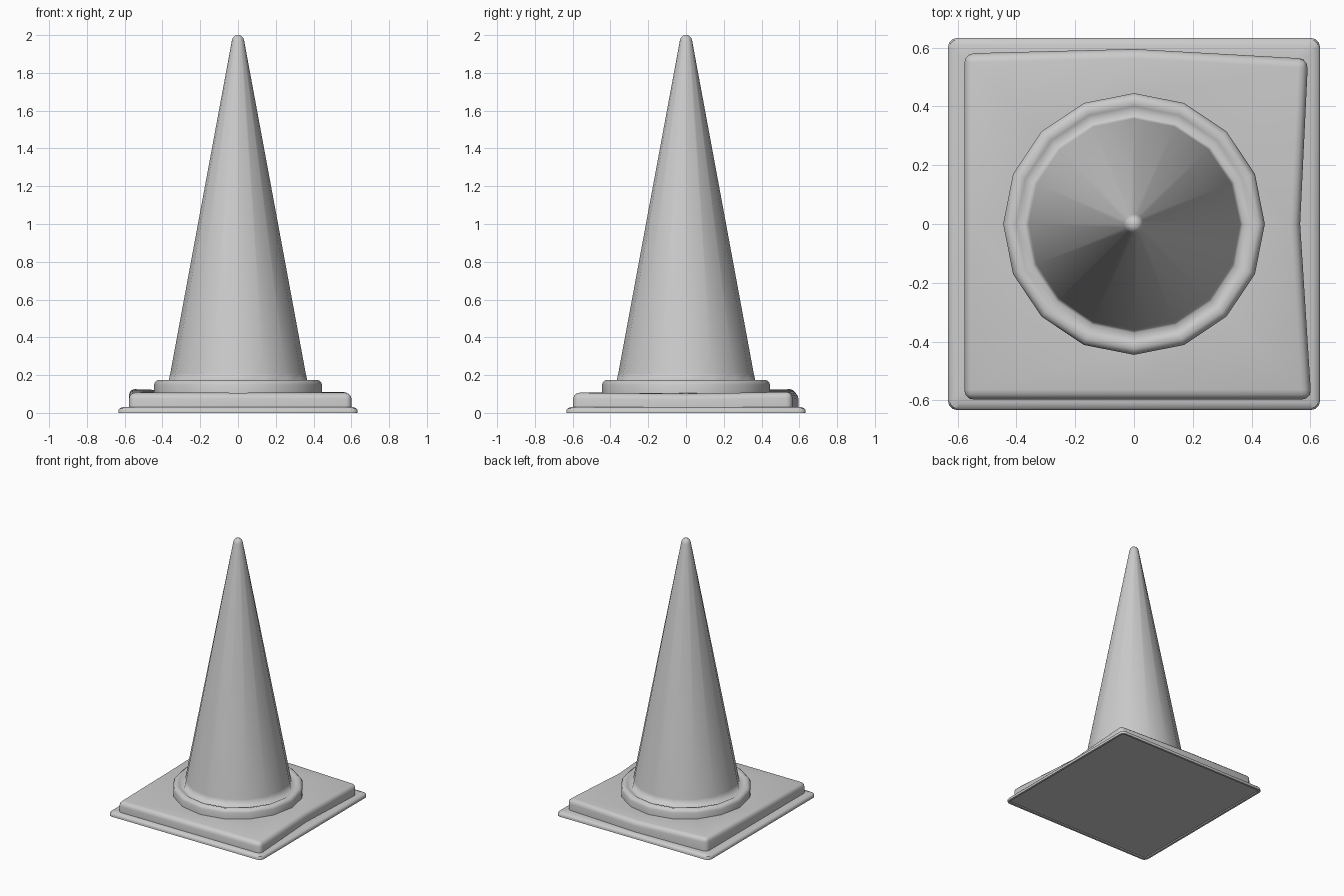
import bpy
from math import cos, sin, pi, radians

if "Cube" in bpy.data.objects:
    bpy.data.objects.remove(bpy.data.objects["Cube"])

grey = bpy.data.materials.new("grey")
grey.diffuse_color = (0.58, 0.58, 0.58, 1)
grey.use_nodes = True
grey.node_tree.nodes["Principled BSDF"].inputs["Base Color"].default_value = grey.diffuse_color


def loft(name, rings, cap_bottom=False, cap_top=False, smooth=40, bevel=0):
    """Skin a stack of equal-sized point rings, listed bottom to top."""
    n = len(rings[0])
    verts = [p for ring in rings for p in ring]
    faces = []
    for k in range(len(rings) - 1):
        for i in range(n):
            j = (i + 1) % n
            a, b = k * n, (k + 1) * n
            faces.append((a + i, a + j, b + j, b + i))
    if cap_bottom:
        faces.append(tuple(reversed(range(n))))
    if cap_top:
        faces.append(tuple(range(len(verts) - n, len(verts))))
    mesh = bpy.data.meshes.new(name)
    mesh.from_pydata(verts, [], faces)
    mesh.update()
    mesh.materials.append(grey)
    obj = bpy.data.objects.new(name, mesh)
    bpy.context.collection.objects.link(obj)
    bpy.ops.object.select_all(action='DESELECT')
    obj.select_set(True)
    bpy.context.view_layer.objects.active = obj
    if bevel:
        mod = obj.modifiers.new("rounded_edges", 'BEVEL')
        mod.width = bevel
        mod.segments = 3
        mod.limit_method = 'ANGLE'
        mod.angle_limit = radians(40)
        bpy.ops.object.modifier_apply(modifier=mod.name)
    bpy.ops.object.shade_smooth_by_angle(angle=radians(smooth))
    return obj


def circle(r, z, sides=16):
    return [(r * cos(2 * pi * i / sides), r * sin(2 * pi * i / sides), z)
            for i in range(sides)]


def rounded_square(h, r, z):
    """Square ring of half width h with corners of radius r."""
    points = []
    for q in range(4):
        cx, cy = [(1, 1), (-1, 1), (-1, -1), (1, -1)][q]
        for s in range(4):
            a = pi / 2 * (q + s / 3)
            points.append((cx * (h - r) + r * cos(a), cy * (h - r) + r * sin(a), z))
    return points


# Thin square foot with a softened upper edge and a slightly recessed underside
loft("base_plate", [rounded_square(h, r, z) for h, r, z in
                    [(0.612, 0.012, 0.006), (0.618, 0.018, 0), (0.633, 0.033, 0),
                     (0.633, 0.033, 0.014), (0.627, 0.028, 0.024),
                     (0.608, 0.02, 0.031), (0.56, 0.02, 0.031)]], cap_bottom=True)

# Slightly warped upper slab, raised at the back left corner, open under the collar
outline = [(0.565, 0, 0.1), (0.592, 0.562, 0.112), (0, 0.595, 0.108),
           (-0.577, 0.58, 0.128), (-0.577, 0, 0.115), (-0.577, -0.597, 0.107),
           (0, -0.597, 0.107), (0.603, -0.597, 0.107)]
loft("base_slab", [[(x, y, 0.025) for x, y, z in outline], outline,
                   circle(0.43, 0.105, 8)], bevel=0.032)

# Collar and tapered cone in one skin, with a rounded tip
profile = [(0.445, 0.095), (0.445, 0.15), (0.439, 0.164), (0.424, 0.175),
           (0.4, 0.17), (0.371, 0.152), (0.358, 0.212), (0.033, 1.968),
           (0.028, 1.985), (0.018, 1.996), (0.006, 2.0)]
loft("cone_with_collar", [circle(r, z) for r, z in profile], cap_top=True, smooth=125)
